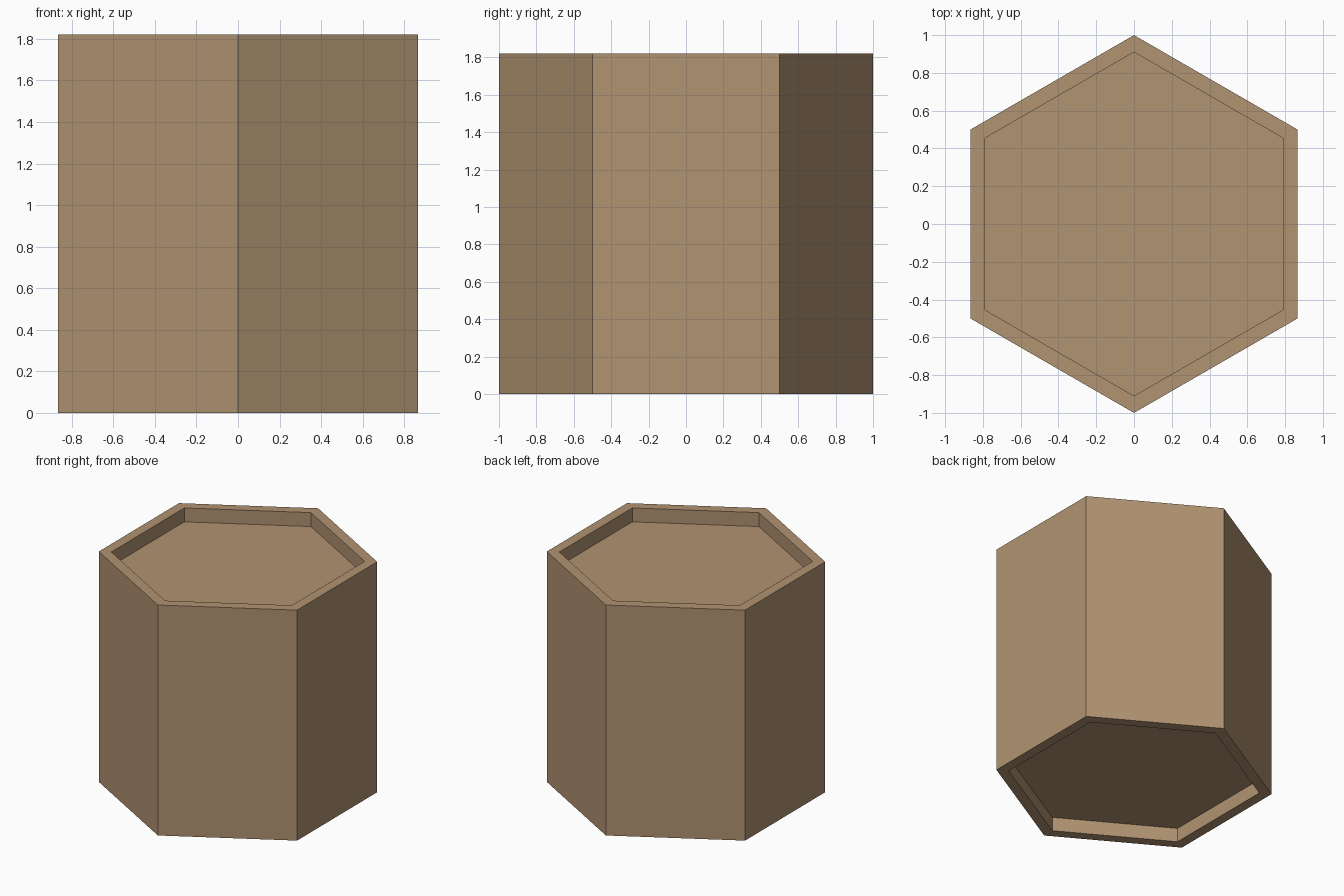
import bpy, bmesh, math

if "Cube" in bpy.data.objects:
    bpy.data.objects.remove(bpy.data.objects["Cube"])

HEIGHT = 1.82
RECESS = 0.11
OUTER, INNER = 1.0, 0.91

tan = bpy.data.materials.new("tan_wood")
tan.diffuse_color = (0.434, 0.292, 0.165, 1)
tan.use_nodes = True
tan.node_tree.nodes["Principled BSDF"].inputs["Base Color"].default_value = tan.diffuse_color

bm = bmesh.new()


def hex_ring(radius, z):
    """Six vertices, with corners pointing along +y and -y."""
    return [bm.verts.new((radius * math.cos(math.radians(30 + 60 * i)),
                          radius * math.sin(math.radians(30 + 60 * i)), z))
            for i in range(6)]


# Profile rings from bottom panel, over the rims, to the top panel
profile = [(INNER, RECESS), (INNER, 0), (OUTER, 0),
           (OUTER, HEIGHT), (INNER, HEIGHT), (INNER, HEIGHT - RECESS)]
rings = [hex_ring(r, z) for r, z in profile]
for a, b in zip(rings, rings[1:]):
    for i in range(6):
        j = (i + 1) % 6
        bm.faces.new((a[i], a[j], b[j], b[i]))

# Recessed end panels
bm.faces.new(rings[0][::-1])
bm.faces.new(rings[-1])
bmesh.ops.recalc_face_normals(bm, faces=bm.faces[:])

mesh = bpy.data.meshes.new("hexagonal_block")
bm.to_mesh(mesh)
bm.free()
mesh.materials.append(tan)
block = bpy.data.objects.new("hexagonal_block", mesh)
bpy.context.collection.objects.link(block)
